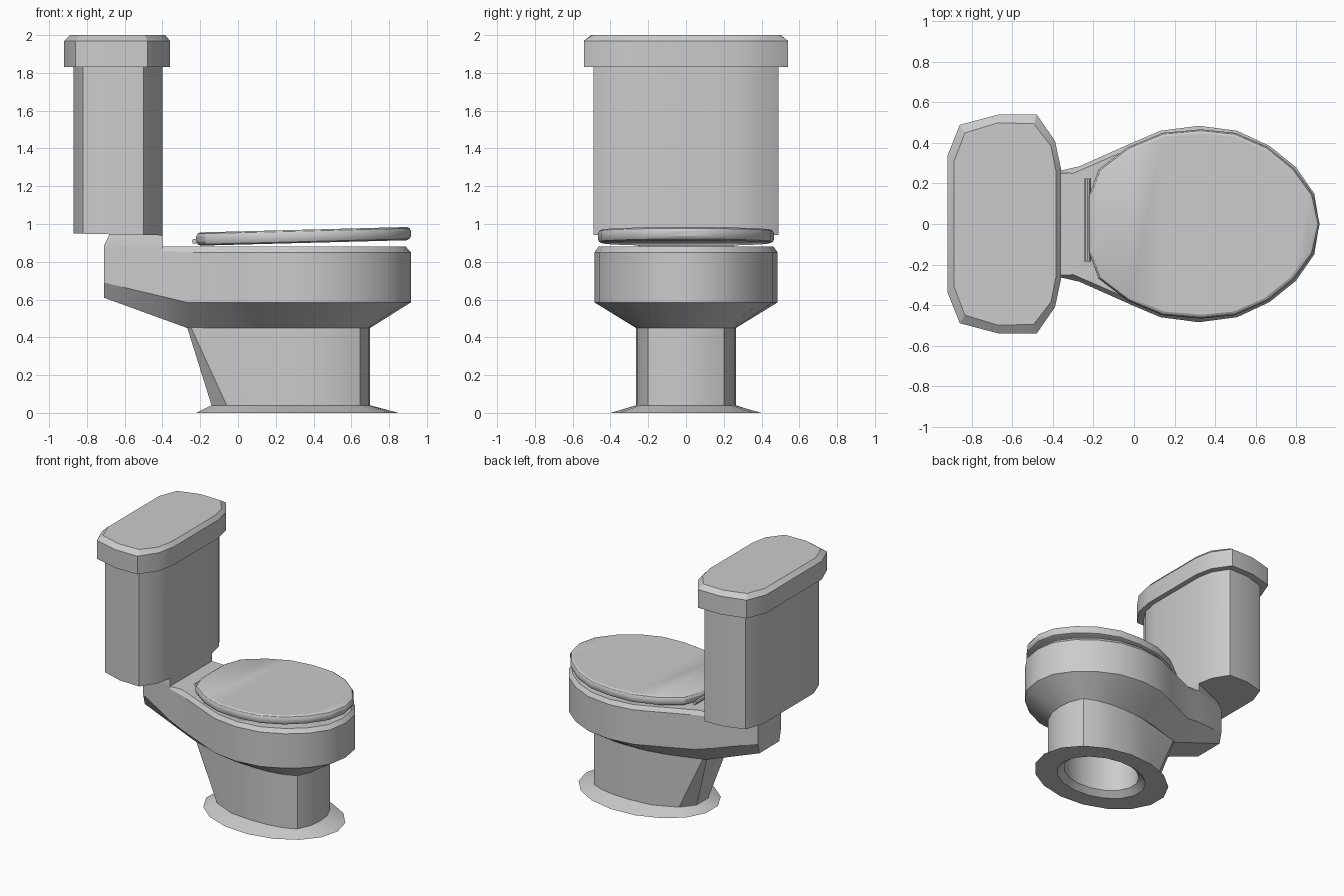
import bpy, bmesh, math

if "Cube" in bpy.data.objects:
    bpy.data.objects.remove(bpy.data.objects["Cube"])


def at(outline, z):
    """Put a half outline of (x, y) points at height z (number or function of x)."""
    return [(x, y, z(x) if callable(z) else z) for x, y in outline]


def scaled(outline, s, cx):
    return [(cx + (x - cx) * s, y * s) for x, y in outline]


def half_ellipse(cx, a, b, n, div):
    return [(cx + a * math.cos(math.pi * k / div), b * math.sin(math.pi * k / div) if 0 < k < div else 0)
            for k in range(n)]


def loft(name, rings):
    """Loft half rings mirrored across y = 0, closing both ends."""
    bm = bmesh.new()
    pairs = []
    for ring in rings:
        left = [bm.verts.new(p) for p in ring]
        right = [v if abs(v.co.y) < 1e-6 else bm.verts.new((v.co.x, -v.co.y, v.co.z)) for v in left]
        pairs.append((left, right))

    def face(vs):
        vs = list(dict.fromkeys(vs))
        if len(vs) > 2:
            bm.faces.new(vs)

    def loop(left, right):
        return list(dict.fromkeys(left + right[::-1]))

    for (l0, r0), (l1, r1) in zip(pairs, pairs[1:]):
        a, b = loop(l0, r0), loop(l1, r1)
        for i in range(len(a)):
            j = (i + 1) % len(a)
            face([a[i], a[j], b[j], b[i]])
    for l, r in (pairs[0], pairs[-1]):
        for i in range(len(l) - 1):
            face([l[i], l[i + 1], r[i + 1], r[i]])
    bmesh.ops.recalc_face_normals(bm, faces=bm.faces)
    me = bpy.data.meshes.new(name)
    bm.to_mesh(me)
    bm.free()
    ob = bpy.data.objects.new(name, me)
    bpy.context.collection.objects.link(ob)
    bpy.ops.object.select_all(action='DESELECT')
    ob.select_set(True)
    bpy.context.view_layer.objects.active = ob
    bpy.ops.object.shade_smooth_by_angle(angle=math.radians(28))
    return ob


# Tank and its chamfered cover
cover = [(-.36, .27), (-.39, .41), (-.48, .54), (-.67, .54), (-.86, .49), (-.92, .34)]
cover_top = [(-.385, .26), (-.41, .385), (-.495, .495), (-.67, .50), (-.835, .45), (-.888, .31)]
tank = [(-.40, .25), (-.425, .375), (-.50, .49), (-.665, .49), (-.82, .445), (-.87, .31)]
loft("tank", [at(tank, lambda x: .94 - (x + .40) * .02), at(tank, 1.84)])
loft("tank_cover", [at(cover, 1.83), at(cover, 1.97), at(cover_top, 2.0)])

# Bowl: chamfered rim, vertical wall, tapering underside, rear shelf
wall = [(.915, 0), (.89, .15), (.80, .28), (.67, .385), (.51, .46), (.32, .485),
        (.13, .46), (0, .405), (-.27, .285), (-.40, .255), (-.71, .14)]
rim = scaled(wall[:8], .955, .32) + [(-.30, .25), (-.40, .255), (-.71, .14)]
under = [(.70, 0), (.69, .10), (.645, .20), (.55, .24), (.44, .26), (.30, .265),
         (.15, .255), (.02, .23), (-.27, .14), (-.40, .135), (-.71, .12)]
rise = lambda base, end: (lambda x: base + max(0, (-.27 - x) / .44) * (end - base))
bowl = loft("bowl", [at(rim, .88), at(wall, rise(.85, .88 - .001)),
                     at(wall, rise(.585, .69)), at(under, rise(.45, .61))])

# Hollow basin cut into the bowl
basin = loft("basin_cutter", [at(half_ellipse(.36, a, b, 11, 10), z)
                              for a, b, z in ((.43, .36, .95), (.43, .36, .80), (.33, .27, .62), (.18, .15, .50))])
basin.hide_render = True
cut = bowl.modifiers.new("basin", 'BOOLEAN')
cut.operation = 'DIFFERENCE'
cut.object = basin
cut.solver = 'EXACT'
bpy.context.view_layer.objects.active = bowl
bpy.ops.object.modifier_apply(modifier="basin")
bpy.data.objects.remove(basin)

# Raised shelf carrying the tank
loft("tank_shelf", [at([(-.40, .255), (-.71, .14)], .87), at([(-.40, .255), (-.71, .14)], .885),
                    at([(-.40, .255), (-.68, .13)], .945)])

# Pedestal with flared base and hollow underside
foot_top = under[:7] + [(-.25, .15), (-.27, .13)]
foot_low = under[:6] + [(.12, .25), (-.06, .17), (-.14, .07)]
flare = half_ellipse(.31, .54, .40, 9, 8.5)
loft("pedestal", [at(foot_top, .455), at(foot_low, .04), at(flare, 0),
                  at(scaled(flare, .66, .31), 0), at(scaled(flare, .56, .31), .04),
                  at(scaled(flare, .56, .31), .43)])

# Closed seat lid, slightly tilted, with rounded edge
lid = [(.917, 0), (.885, .145), (.79, .275), (.66, .38), (.50, .45), (.33, .467),
       (.14, .45), (-.03, .38), (-.175, .27), (-.222, .14)]
loft("seat_lid", [at(scaled(lid, s, .34), lambda x, h=h: .885 + h + (x + .22) * .026)
                  for s, h in ((.955, 0), (.985, .007), (1, .022), (1, .048), (.985, .063), (.96, .07))])

# Hinge bar behind the lid
bpy.ops.mesh.primitive_cylinder_add(vertices=8, radius=.014, depth=.41,
                                    location=(-.23, .02, .908), rotation=(math.pi / 2, 0, 0))
bpy.context.object.name = "hinge_bar"
